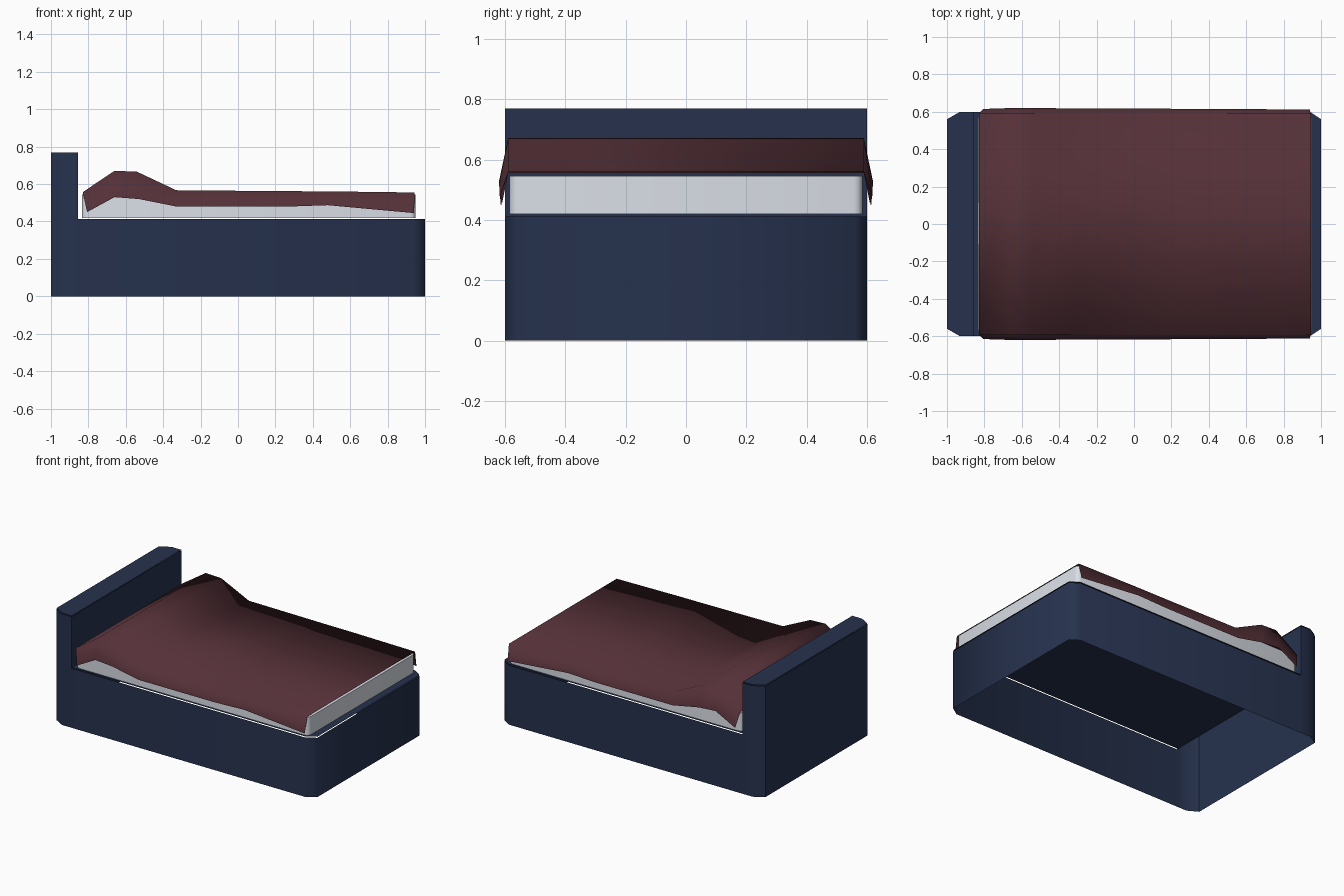
import bpy, bmesh, math

cube = bpy.data.objects.get("Cube")
if cube:
    bpy.data.objects.remove(cube, do_unlink=True)


def material(name, rgb):
    mat = bpy.data.materials.new(name)
    mat.use_nodes = True
    mat.diffuse_color = (*rgb, 1)
    bsdf = mat.node_tree.nodes["Principled BSDF"]
    bsdf.inputs["Base Color"].default_value = (*rgb, 1)
    bsdf.inputs["Roughness"].default_value = 0.8
    return mat


def finish(bm, name, mat, angle):
    bmesh.ops.remove_doubles(bm, verts=bm.verts, dist=0.0005)
    bmesh.ops.recalc_face_normals(bm, faces=bm.faces)
    mesh = bpy.data.meshes.new(name)
    bm.to_mesh(mesh)
    bm.free()
    mesh.materials.append(mat)
    obj = bpy.data.objects.new(name, mesh)
    bpy.context.collection.objects.link(obj)
    bpy.ops.object.select_all(action="DESELECT")
    obj.select_set(True)
    bpy.context.view_layer.objects.active = obj
    bpy.ops.object.shade_smooth_by_angle(angle=math.radians(angle))
    return obj


def face(bm, points):
    return bm.faces.new([bm.verts.new(p) for p in points])


def wall(bm, loop, z0, z1):
    for a, b in zip(loop, loop[1:]):
        face(bm, [(*a, z0), (*b, z0), (*b, z1), (*a, z1)])


def raised_cap(bm, loop, z, rise, inset):
    cap = face(bm, [(*p, z) for p in loop])
    bm.normal_update()
    bmesh.ops.inset_region(bm, faces=[cap], thickness=inset, use_even_offset=True)
    for v in cap.verts:
        v.co.z = z + rise


navy = material("navy", (0.019, 0.031, 0.075))
maroon = material("maroon", (0.09, 0.03, 0.039))
linen = material("white linen", (0.72, 0.76, 0.82))

# Bed frame: hollow shell, open underneath, with the headboard rising from it
W, SPLIT, DECK, TOP = 0.6, -0.855, 0.412, 0.77
foot = [(SPLIT, -W), (0.94, -W), (1, -0.56), (1, 0.56), (0.94, W), (SPLIT, W)]
head = [(SPLIT, W), (-0.93, W), (-1, 0.56), (-1, -0.56), (-0.93, -W), (SPLIT, -W)]
bm = bmesh.new()
wall(bm, foot, 0, DECK)
wall(bm, head, 0, DECK)
wall(bm, head, DECK, TOP)
wall(bm, [foot[-1], foot[0]], DECK, TOP)
raised_cap(bm, foot, DECK, 0.007, 0.04)
raised_cap(bm, head, TOP, 0.006, 0.03)
finish(bm, "bed_frame", navy, 60)

# Mattress with rounded upright corners
bm = bmesh.new()
bmesh.ops.create_cube(bm, size=1)
for v in bm.verts:
    v.co.x = 0.0575 + v.co.x * 1.785
    v.co.y *= 1.172
    v.co.z = 0.545 if v.co.z > 0 else 0.4195
upright = [e for e in bm.edges if abs(e.verts[0].co.z - e.verts[1].co.z) > 0.1]
bmesh.ops.bevel(bm, geom=upright, offset=0.03, segments=3, profile=0.5, affect="EDGES")
finish(bm, "mattress", linen, 40)

# Duvet: one soft sheet swept along the bed, each station as
# (top x, top z, hem x, hem z, hem half width)
stations = [
    (-0.83, 0.557, -0.807, 0.45, 0.615),
    (-0.66, 0.671, -0.66, 0.53, 0.62),
    (-0.54, 0.666, -0.53, 0.52, 0.62),
    (-0.33, 0.567, -0.33, 0.48, 0.618),
    (0.25, 0.562, 0.25, 0.479, 0.616),
    (0.48, 0.561, 0.48, 0.487, 0.615),
    (0.945, 0.555, 0.94, 0.445, 0.612),
]
bm = bmesh.new()
rows = []
for tx, tz, hx, hz, hw in stations:
    section = [(hx, -hw, hz), (tx, -0.59, tz), (tx, 0.59, tz), (hx, hw, hz)]
    rows.append([bm.verts.new(p) for p in section])
for a, b in zip(rows, rows[1:]):
    for i in range(3):
        bm.faces.new((a[i], b[i], b[i + 1], a[i + 1]))
finish(bm, "duvet", maroon, 120)
